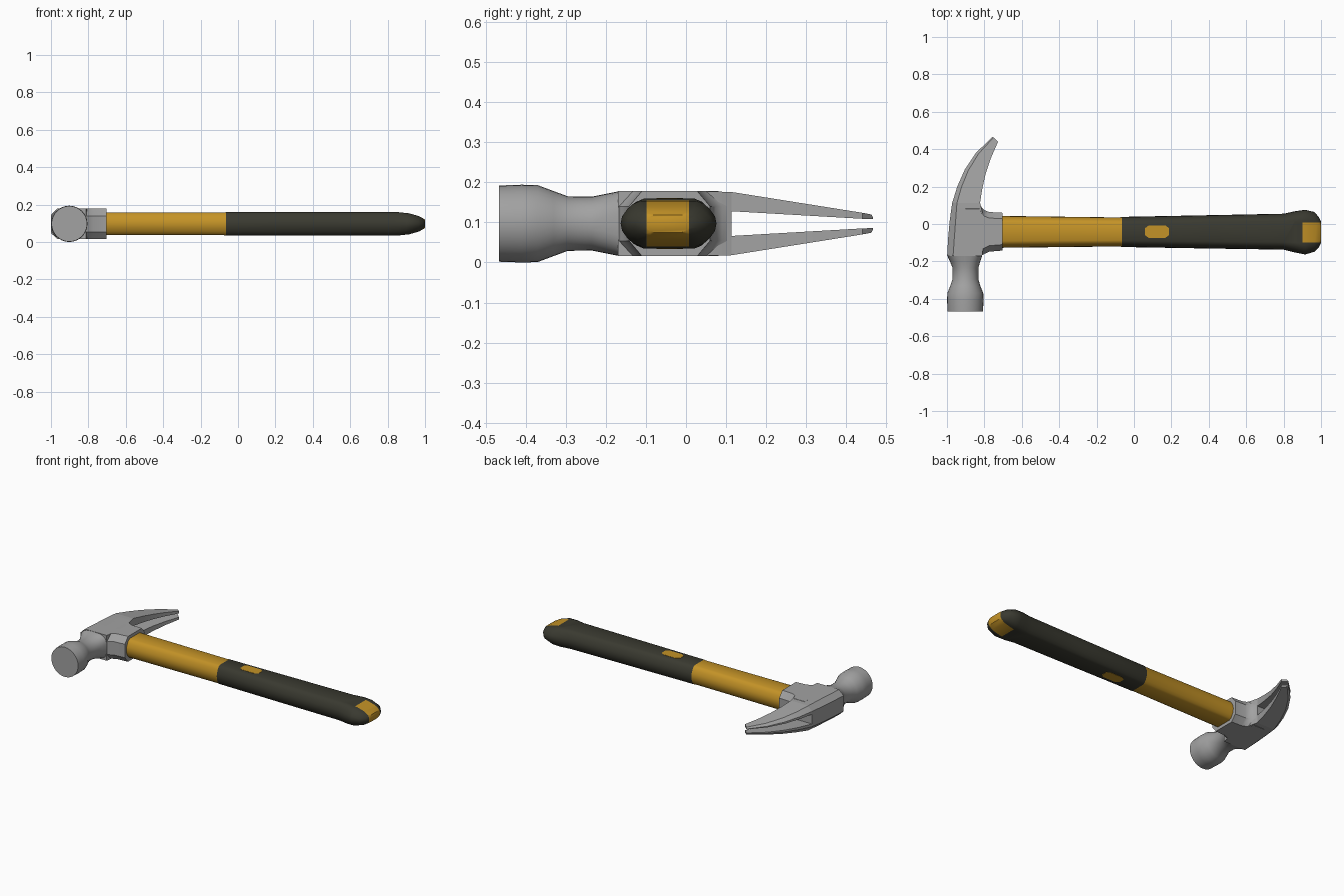
import bpy, bmesh, math

if "Cube" in bpy.data.objects:
    bpy.data.objects.remove(bpy.data.objects["Cube"])

ZC = 0.097  # height of the hammer's middle plane


def material(name, rgb):
    m = bpy.data.materials.new(name)
    m.diffuse_color = (*rgb, 1)
    m.use_nodes = True
    m.node_tree.nodes["Principled BSDF"].inputs["Base Color"].default_value = m.diffuse_color
    return m


steel = material("steel grey", (0.36, 0.36, 0.36))
yellow = material("yellow", (0.55, 0.29, 0.02))
rubber = material("dark rubber", (0.042, 0.042, 0.03))


def loft(bm, rings):
    """Skin a row of equal point rings and cap both ends."""
    rows = [[bm.verts.new(p) for p in ring] for ring in rings]
    n = len(rows[0])
    for a, b in zip(rows, rows[1:]):
        for i in range(n):
            j = (i + 1) % n
            bm.faces.new((a[i], a[j], b[j], b[i]))
    bm.faces.new(rows[0])
    bm.faces.new(rows[-1][::-1])


def finish(bm, name, mats, angle=30):
    bmesh.ops.recalc_face_normals(bm, faces=bm.faces)
    me = bpy.data.meshes.new(name)
    bm.to_mesh(me)
    bm.free()
    for m in mats:
        me.materials.append(m)
    ob = bpy.data.objects.new(name, me)
    bpy.context.collection.objects.link(ob)
    bpy.ops.object.select_all(action='DESELECT')
    ob.select_set(True)
    bpy.context.view_layer.objects.active = ob
    bpy.ops.object.shade_smooth_by_angle(angle=math.radians(angle))
    return ob


# Striking poll: round face and neck, growing squarer where it meets the body
def poll_ring(y, cx, rx, rz, power, n=32):
    pts = []
    for i in range(n):
        a = 2 * math.pi * i / n
        c, s = math.cos(a), math.sin(a)
        pts.append((cx + rx * math.copysign(abs(c) ** (2 / power), c), y,
                    ZC + rz * math.copysign(abs(s) ** (2 / power), s)))
    return pts


bm = bmesh.new()
loft(bm, [poll_ring(*r) for r in [
    (-0.467, -0.902, 0.095, 0.095, 2), (-0.41, -0.902, 0.097, 0.097, 2),
    (-0.37, -0.902, 0.096, 0.096, 2), (-0.33, -0.902, 0.080, 0.081, 2),
    (-0.295, -0.901, 0.069, 0.068, 2), (-0.235, -0.901, 0.069, 0.067, 2.1),
    (-0.20, -0.903, 0.081, 0.074, 2.5), (-0.17, -0.905, 0.093, 0.080, 3.2)]])
finish(bm, "striking_poll", [steel], 35)


# Body and claw share stations: outer edge (x, y), inner edge (x, y)
def half_height(y):
    return 0.081 if y < 0.1 else 0.081 - 0.159 * (y - 0.1)


def side_points(st, gap, sign):
    """One half of the section, bevelled on the outer edge."""
    xo, yo, xi, yi = st
    ho, hi = half_height(yo), half_height(yi)
    t = 0.17
    pts = [(xo, yo, ho * 0.62), (xo + (xi - xo) * t, yo + (yi - yo) * t, ho),
           (xi, yi, hi)]
    if gap:
        g = [max(0.011, 0.031 - 0.0575 * (y - 0.11)) for y in (yi, yo)]
        pts += [(xi, yi, g[0]), (xo, yo, g[1])]
    return [(x, y, ZC + sign * z) for x, y, z in pts]


body = [(-0.999, -0.17, -0.812, -0.17), (-0.994, -0.08, -0.80, -0.08),
        (-0.985, 0.02, -0.80, 0.02), (-0.972, 0.113, -0.823, 0.113)]
claw = [body[-1], (-0.945, 0.20, -0.812, 0.185), (-0.905, 0.29, -0.793, 0.27),
        (-0.845, 0.38, -0.764, 0.355), (-0.756, 0.467, -0.727, 0.440)]

bm = bmesh.new()
loft(bm, [side_points(s, False, 1) + side_points(s, False, -1)[::-1] for s in body])
finish(bm, "head_body", [steel])

for sign, name in ((1, "upper_claw"), (-1, "lower_claw")):
    bm = bmesh.new()
    loft(bm, [side_points(s, True, sign) for s in claw])
    finish(bm, name, [steel])

# Socket: chamfered collar flaring into the head
bm = bmesh.new()
rings = []
for x, lo, hi in [(-0.90, -0.17, 0.113), (-0.825, -0.17, 0.113), (-0.815, -0.169, 0.090),
                  (-0.80, -0.160, 0.074), (-0.775, -0.148, 0.064), (-0.703, -0.142, 0.060)]:
    cy, cz, h = 0.032, 0.038, 0.081
    rings.append([(x, y, ZC + z) for y, z in [
        (lo, h - cz), (lo + cy, h), (hi - cy, h), (hi, h - cz),
        (hi, cz - h), (hi - cy, -h), (lo + cy, -h), (lo, cz - h)]])
loft(bm, rings)
finish(bm, "handle_socket", [steel])

# Handle: flat-topped section swept along x with a flared butt
quarter = [(1.0, 0.0), (0.97, 0.32), (0.86, 0.65), (0.74, 0.88), (0.58, 1.0)]
section = quarter + [(-y, z) for y, z in quarter[::-1]]
section += [(y, -z) for y, z in section[1:-1][::-1]]
stations = [(-0.76, -0.127, 0.043, 0.061), (-0.70, -0.127, 0.043, 0.061),
            (-0.075, -0.120, 0.035, 0.061), (-0.065, -0.123, 0.038, 0.062),
            (0.40, -0.131, 0.047, 0.062), (0.80, -0.137, 0.055, 0.062),
            (0.86, -0.152, 0.068, 0.062), (0.915, -0.163, 0.076, 0.056),
            (0.965, -0.148, 0.064, 0.042), (0.99, -0.122, 0.034, 0.029),
            (1.0, -0.102, 0.012, 0.022)]
bm = bmesh.new()
loft(bm, [[(x, (lo + hi) / 2 + y * (hi - lo) / 2, ZC + z * h) for y, z in section]
          for x, lo, hi, h in stations])
# cut the butt so the yellow patch has clean borders
for co, no in (((0.90, 0, 0), (1, 0, 0)), ((0, -0.099, 0), (0, 1, 0)), ((0, 0.008, 0), (0, 1, 0))):
    faces = [f for f in bm.faces if f.calc_center_median().x > 0.85]
    geom = faces + list({e for f in faces for e in f.edges}) + list({v for f in faces for v in f.verts})
    bmesh.ops.bisect_plane(bm, geom=geom, plane_co=co, plane_no=no)
for f in bm.faces:
    c = f.calc_center_median()
    patch = c.x > 0.90 and -0.099 < c.y < 0.008
    f.material_index = 0 if c.x < -0.07 or patch else 1
finish(bm, "handle", [yellow, rubber], 40)

# Inlay spots on both flat sides of the grip
for sign, name in ((1, "upper_grip_spot"), (-1, "lower_grip_spot")):
    bm = bmesh.new()
    outline = []
    for sx, sy in ((1, 1), (-1, 1), (-1, -1), (1, -1)):
        pair = [(0.065 * sx, 0.018 * sy), (0.045 * sx, 0.033 * sy)]
        outline += pair if sx * sy > 0 else pair[::-1]
    loft(bm, [[(0.123 + x, -0.041 + y, ZC + sign * z) for x, y in outline]
              for z in (0.058, 0.0635)])
    finish(bm, name, [yellow])
